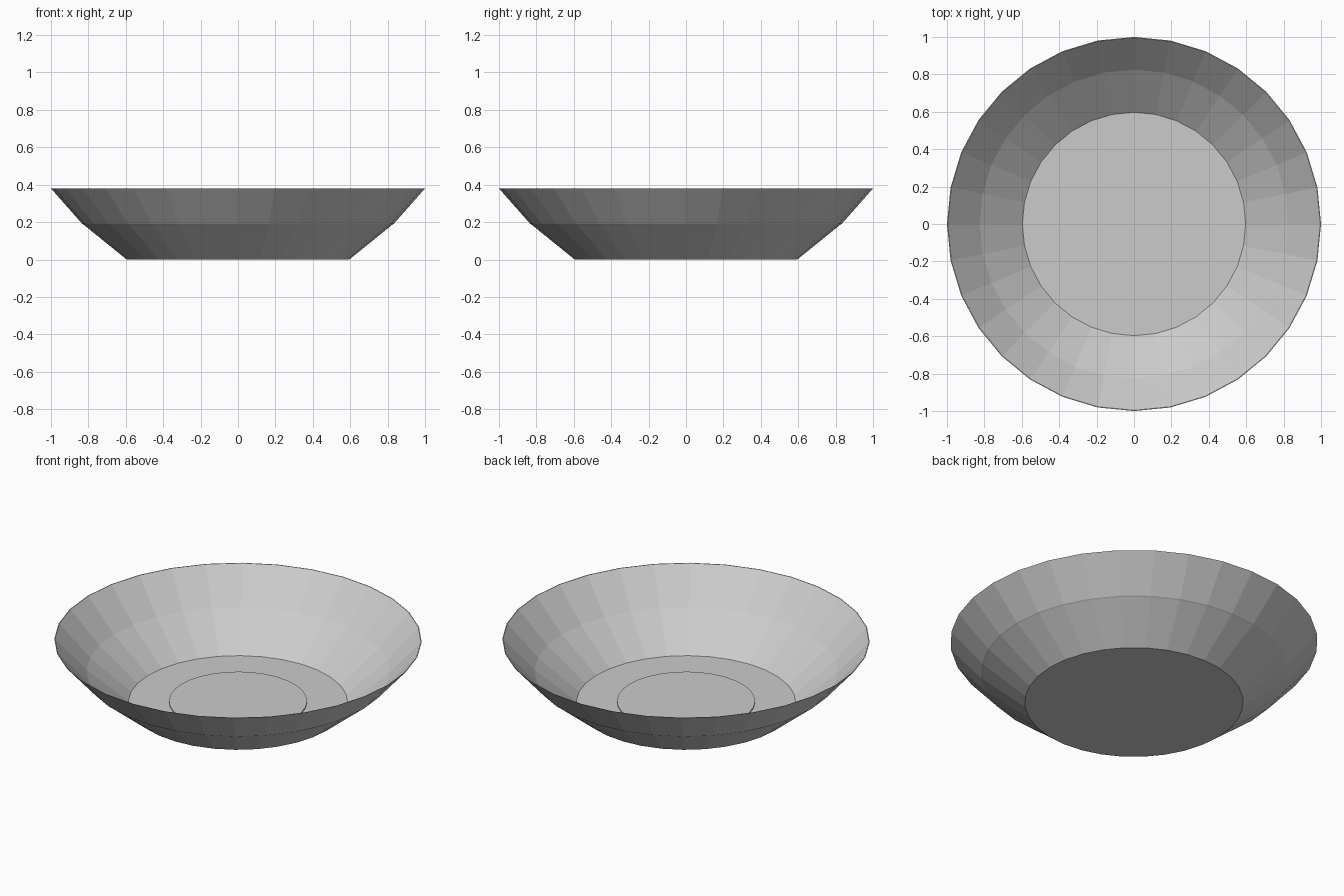
import bpy, bmesh
from math import cos, sin, tau

if "Cube" in bpy.data.objects:
    bpy.data.objects.remove(bpy.data.objects["Cube"])

SIDES = 32

def lathe(name, profile):
    """Revolve (radius, z) points about z; cap any open ends with a flat disc."""
    bm = bmesh.new()
    rings = [[bm.verts.new((r * cos(tau * i / SIDES), r * sin(tau * i / SIDES), z))
              for i in range(SIDES)] for r, z in profile]
    for a, b in zip(rings, rings[1:]):
        for i in range(SIDES):
            j = (i + 1) % SIDES
            bm.faces.new((a[i], a[j], b[j], b[i]))
    bm.faces.new(rings[0][::-1])
    bm.faces.new(rings[-1])
    bmesh.ops.recalc_face_normals(bm, faces=bm.faces)
    mesh = bpy.data.meshes.new(name)
    bm.to_mesh(mesh)
    bm.free()
    obj = bpy.data.objects.new(name, mesh)
    bpy.context.collection.objects.link(obj)
    return obj

# Thin bowl: underside, small outer ledge, rim, then inner wall and floor
lathe("bowl", [(0.595, 0.0), (0.825, 0.186), (0.833, 0.191), (1.0, 0.38),
               (0.996, 0.38), (0.825, 0.195), (0.597, 0.01)])

# Slightly raised disc in the middle of the floor
lathe("centre_disc", [(0.376, 0.009), (0.376, 0.017)])
